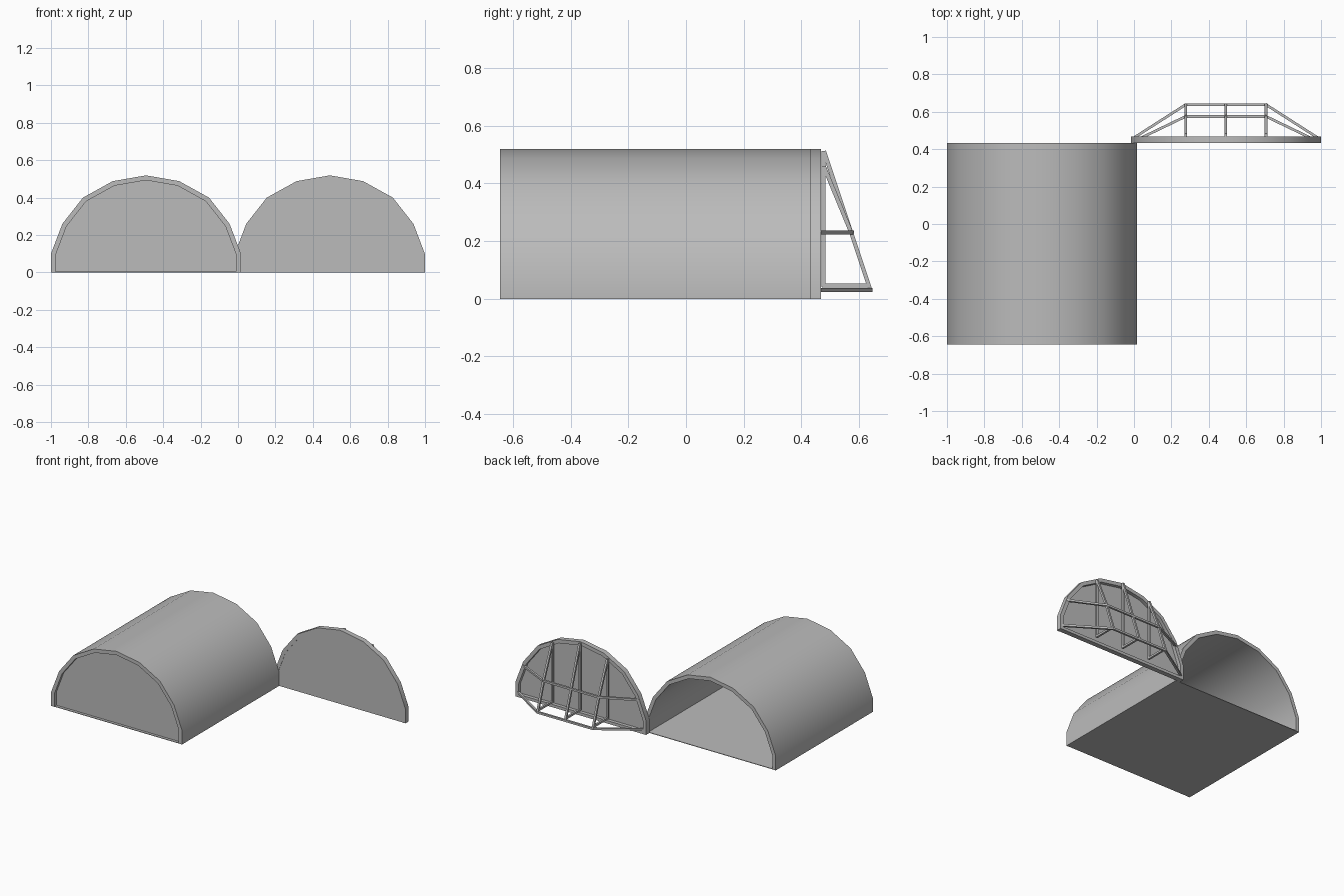
import bpy, bmesh
from mathutils import Vector, Matrix

if "Cube" in bpy.data.objects:
    bpy.data.objects.remove(bpy.data.objects["Cube"], do_unlink=True)

grey = bpy.data.materials.new("light grey metal")
grey.use_nodes = True
COLOUR = (0.5, 0.5, 0.5, 1)
grey.diffuse_color = COLOUR
grey.node_tree.nodes["Principled BSDF"].inputs["Base Color"].default_value = COLOUR

# Half of the faceted arch, from the ground to the ridge
HALF = [(0.508, 0), (0.508, 0.1), (0.447, 0.26), (0.337, 0.4), (0.178, 0.488), (0, 0.519)]
ARCH = HALF + [(-x, z) for x, z in reversed(HALF[:-1])]
INNER = [(x * 0.95, z * 0.95) for x, z in ARCH]


def finish(name, bm, smooth=False):
    bmesh.ops.recalc_face_normals(bm, faces=bm.faces)
    mesh = bpy.data.meshes.new(name)
    bm.to_mesh(mesh)
    bm.free()
    mesh.materials.append(grey)
    obj = bpy.data.objects.new(name, mesh)
    bpy.context.collection.objects.link(obj)
    if smooth:
        bpy.ops.object.select_all(action="DESELECT")
        obj.select_set(True)
        bpy.context.view_layer.objects.active = obj
        bpy.ops.object.shade_smooth_by_angle()
    return obj


def extrude(name, outline, cx, y0, y1, smooth=False):
    """Prism with an x-z outline, running from y0 to y1."""
    bm = bmesh.new()
    face = bm.faces.new([bm.verts.new((cx + x, y0, z)) for x, z in outline])
    new = bmesh.ops.extrude_face_region(bm, geom=[face])["geom"]
    verts = [v for v in new if isinstance(v, bmesh.types.BMVert)]
    bmesh.ops.translate(bm, verts=verts, vec=(0, y1 - y0, 0))
    return finish(name, bm, smooth)


def box(name, x0, x1, y0, y1, z0, z1):
    return extrude(name, [(x0, z0), (x1, z0), (x1, z1), (x0, z1)], 0, y0, y1)


def beams(name, paths, size=0.014):
    """Square bars along each leg of each path."""
    bm = bmesh.new()
    for path in paths:
        for a, b in zip(path, path[1:]):
            a, b = Vector(a), Vector(b)
            d = (b - a).normalized()
            up = Vector((0, 0, 1)) if abs(d.z) < 0.5 else Vector((1, 0, 0))
            side = d.cross(up).normalized()
            up = side.cross(d)
            rot = Matrix((side, up, d)).transposed().to_4x4()
            scale = Matrix.Diagonal((size, size, (b - a).length + size * 0.5, 1))
            bmesh.ops.create_cube(bm, size=1, matrix=Matrix.Translation((a + b) / 2) @ rot @ scale)
    return finish(name, bm)


# Hangar body
HX, FRONT, BACK = -0.492, -0.645, 0.432
extrude("hangar_shell", ARCH + INNER[::-1], HX, FRONT, BACK, True)
extrude("hangar_front_wall", INNER, HX, FRONT + 0.02, FRONT + 0.03)
box("hangar_floor", HX - 0.506, HX + 0.506, FRONT + 0.001, BACK - 0.001, 0, 0.004)

# Door, slid aside behind the hangar
DX, RIM = 0.491, 0.468
extrude("door_rim", ARCH + INNER[::-1], DX, BACK, RIM, True)
extrude("door_panel", INNER, DX, BACK + 0.002, BACK + 0.012)
box("door_sill", DX - 0.485, DX + 0.485, BACK + 0.002, RIM, 0, 0.02)

# Three upright truss frames on the back of the door
FRAMES = [(DX - 0.215, 0.455), (DX, 0.508), (DX + 0.215, 0.455)]
WALL, MID, LOW = 0.476, 0.23, 0.045
for side, (x, top) in zip(("right", "middle", "left"), FRAMES):
    beams("door_truss_" + side, [
        [(x, WALL, LOW), (x, WALL, top)],
        [(x, WALL + 0.003, top), (x, 0.572, MID), (x, 0.637, LOW - 0.01)],
        [(x, WALL, LOW), (x, 0.632, LOW)],
    ])

# Bent horizontal chords tying the frames together
for name, reach, out, z in (("lower", 0.49, 0.638, 0.031), ("middle", 0.45, 0.575, 0.229)):
    beams("door_chord_" + name, [[
        (DX - reach, 0.462, z), (DX - 0.215, out, z),
        (DX + 0.215, out, z), (DX + reach, 0.462, z)]])
